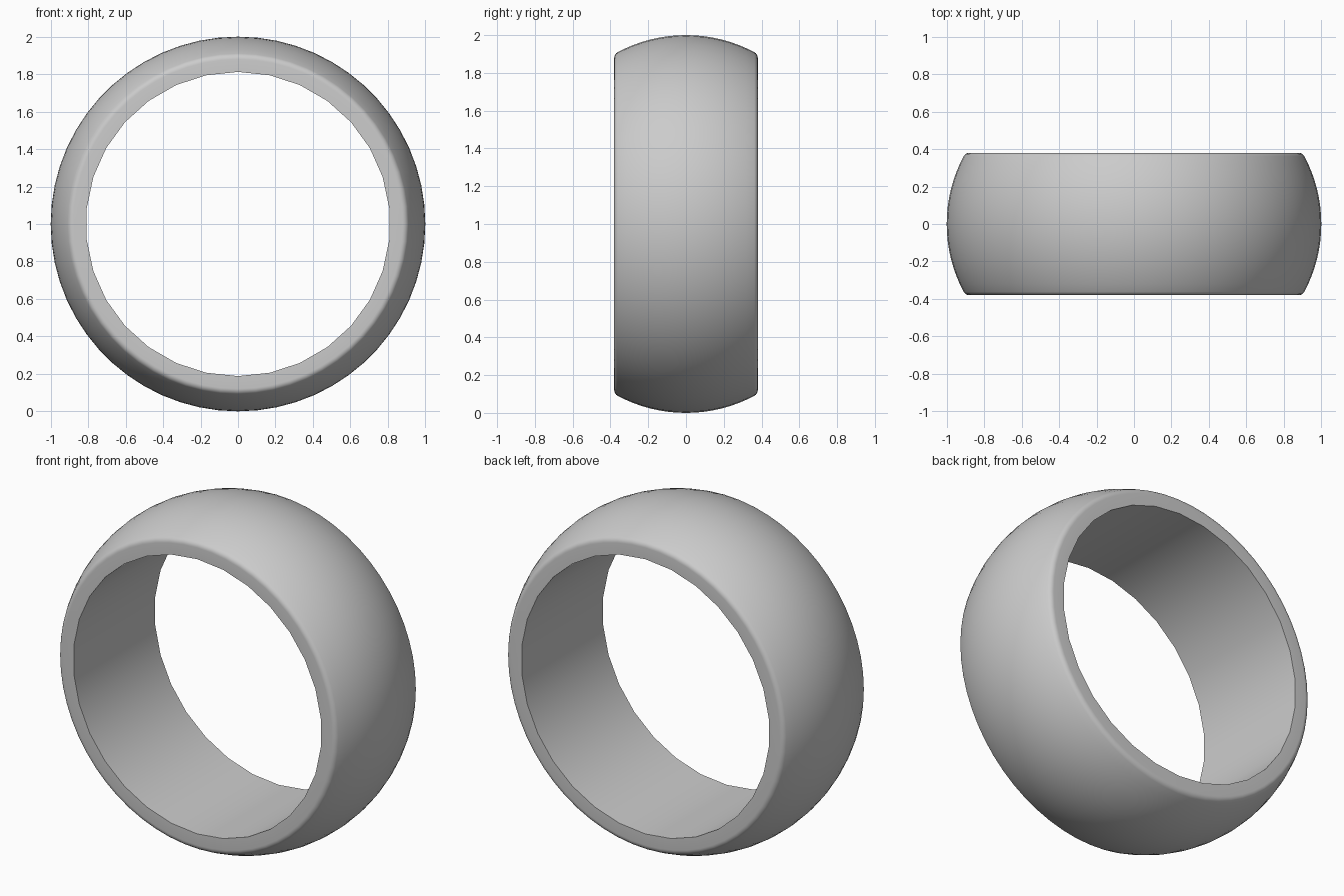
import bpy
import bmesh
from math import sin, cos, pi, asin, radians

cube = bpy.data.objects.get("Cube")
if cube:
    bpy.data.objects.remove(cube, do_unlink=True)

SEGMENTS = 60
INNER_R = 0.812
HALF_W = 0.38
CROWN_R = 0.77     # radius of the domed outer face
CORNER_R = 0.035   # rounding where dome meets rim

# Cross-section (y, radius): bore edge, rounded corner, dome, mirrored corner, bore edge
corner_y = HALF_W - CORNER_R
tilt = asin(corner_y / (CROWN_R - CORNER_R))
corner_z = 1 - CROWN_R + (CROWN_R - CORNER_R) * cos(tilt)
half = [(HALF_W, INNER_R)]
for i in range(6):
    a = (pi / 2 - tilt) * i / 5
    half.append((corner_y + CORNER_R * cos(a), corner_z + CORNER_R * sin(a)))
for i in range(7, 0, -1):
    a = tilt * i / 8
    half.append((CROWN_R * sin(a), 1 - CROWN_R + CROWN_R * cos(a)))
profile = half + [(0, 1)] + [(-y, r) for y, r in reversed(half)]

# Sweep the section about the y axis; the bore is a coarser polygon
bm = bmesh.new()
rings = []
for s in range(SEGMENTS):
    a = pi / 2 + 2 * pi * s / SEGMENTS
    flat = cos(2 * pi / SEGMENTS) if s % 2 else 1
    ring = []
    for k, (y, r) in enumerate(profile):
        if k in (0, len(profile) - 1):
            r *= flat
        ring.append(bm.verts.new((r * cos(a), y, 1 + r * sin(a))))
    rings.append(ring)
for s in range(SEGMENTS):
    p, q = rings[s], rings[(s + 1) % SEGMENTS]
    for k in range(len(profile)):
        n = (k + 1) % len(profile)
        bm.faces.new((p[k], p[n], q[n], q[k]))
bmesh.ops.recalc_face_normals(bm, faces=bm.faces[:])

mesh = bpy.data.meshes.new("ring_band")
bm.to_mesh(mesh)
bm.free()
band = bpy.data.objects.new("ring_band", mesh)
bpy.context.collection.objects.link(band)

# Plain grey finish
grey = bpy.data.materials.new("plain_grey")
grey.use_nodes = True
colour = (0.6, 0.6, 0.6, 1)
grey.diffuse_color = colour
grey.node_tree.nodes["Principled BSDF"].inputs["Base Color"].default_value = colour
mesh.materials.append(grey)

bpy.ops.object.select_all(action="DESELECT")
band.select_set(True)
bpy.context.view_layer.objects.active = band
bpy.ops.object.shade_smooth_by_angle(angle=radians(40))
